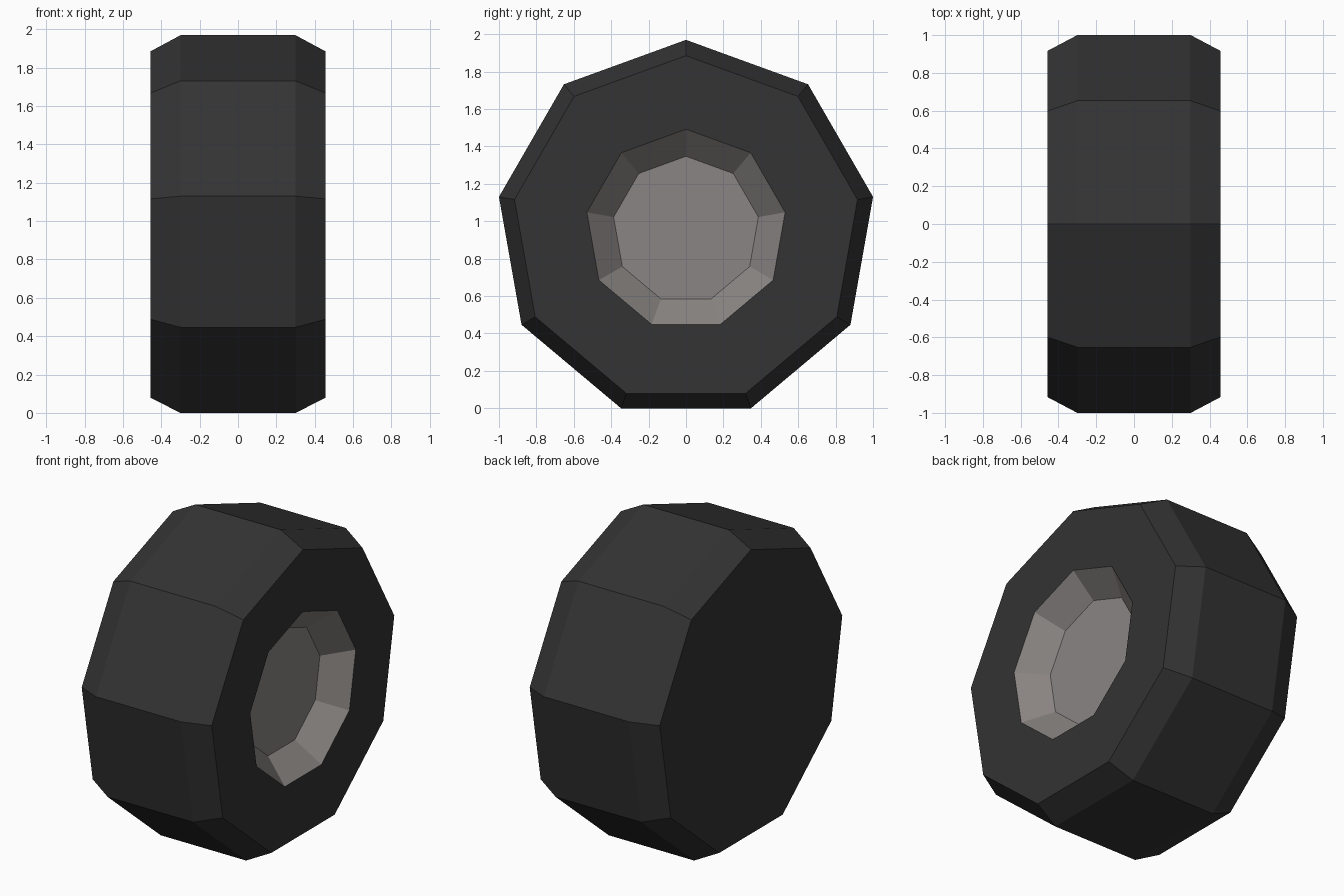
import bpy, bmesh
from math import sin, cos, pi

if "Cube" in bpy.data.objects:
    bpy.data.objects.remove(bpy.data.objects["Cube"])

SIDES = 9
CENTRE_Z = 0.954


def material(name, colour):
    mat = bpy.data.materials.new(name)
    mat.diffuse_color = (*colour, 1)
    mat.use_nodes = True
    mat.node_tree.nodes["Principled BSDF"].inputs["Base Color"].default_value = mat.diffuse_color
    return mat


def lathe(name, profile, mat, cap_start=False, cap_end=False):
    """Spin (x, radius) points around the x axle into a faceted part."""
    bm = bmesh.new()
    rings = [[bm.verts.new((x, r * sin(2 * pi * i / SIDES), r * cos(2 * pi * i / SIDES)))
              for i in range(SIDES)] for x, r in profile]
    for a, b in zip(rings, rings[1:]):
        for i in range(SIDES):
            j = (i + 1) % SIDES
            bm.faces.new((a[i], b[i], b[j], a[j]))
    if cap_start:
        bm.faces.new(rings[0])
    if cap_end:
        bm.faces.new(rings[-1][::-1])
    mesh = bpy.data.meshes.new(name)
    bm.to_mesh(mesh)
    bm.free()
    mesh.materials.append(mat)
    obj = bpy.data.objects.new(name, mesh)
    obj.location.z = CENTRE_Z
    bpy.context.collection.objects.link(obj)
    return obj


rubber = material("dark_rubber", (0.033, 0.033, 0.033))
metal = material("grey_metal", (0.254, 0.235, 0.227))

# Tyre: bevelled tread, closed inner side, open outer side
lathe("tyre", [(-0.457, 0.931), (-0.30, 1.0154), (0.30, 1.0154),
               (0.457, 0.931), (0.457, 0.538)], rubber, cap_start=True)

# Rim: recessed dish on the outer side
lathe("rim", [(0.457, 0.538), (0.305, 0.393)], metal, cap_end=True)
